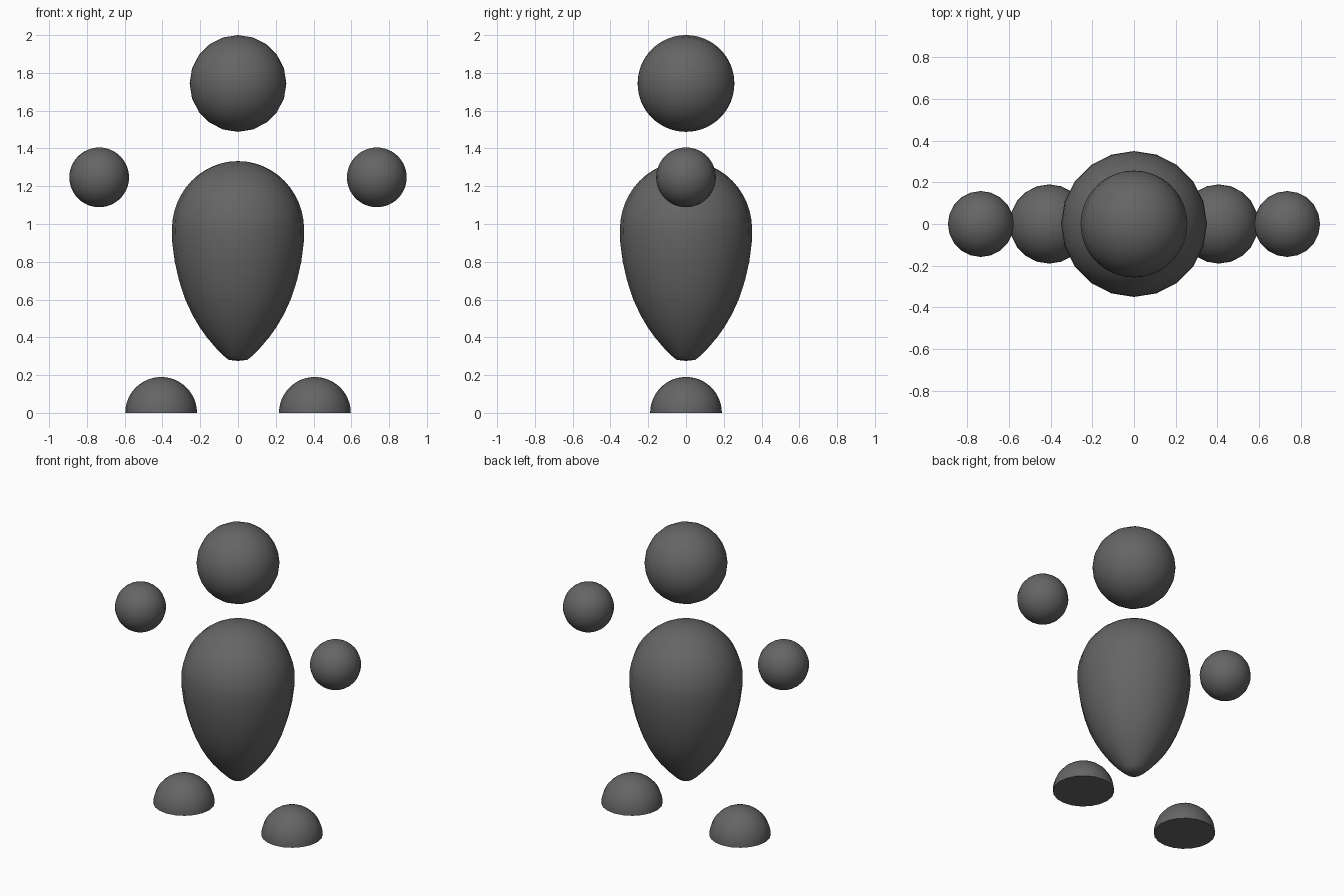
import bpy, math
from mathutils import Matrix

if "Cube" in bpy.data.objects:
    bpy.data.objects.remove(bpy.data.objects["Cube"])

SIDES = 20
grey = bpy.data.materials.new("dark_grey")
grey.diffuse_color = (0.13, 0.13, 0.13, 1)
grey.use_nodes = True
grey.node_tree.nodes["Principled BSDF"].inputs["Base Color"].default_value = grey.diffuse_color


def lathe(name, profile, loc=(0, 0, 0), tilt=0):
    """Spin (radius, height) points around z; zero radius makes a pole."""
    verts, rings, faces = [], [], []
    for r, z in profile:
        n = 1 if r < 1e-5 else SIDES
        rings.append([len(verts) + i % n for i in range(SIDES)])
        for i in range(n):
            a = 2 * math.pi * i / SIDES
            verts.append((r * math.cos(a), r * math.sin(a), z))
    for low, high in zip(rings, rings[1:]):
        for i in range(SIDES):
            j = (i + 1) % SIDES
            faces.append(list(dict.fromkeys((low[i], low[j], high[j], high[i]))))
    faces = [f for f in faces if len(f) > 2]
    mesh = bpy.data.meshes.new(name)
    mesh.from_pydata(verts, [], faces)
    mesh.transform(Matrix.Rotation(tilt, 4, 'X'))
    mesh.materials.append(grey)
    obj = bpy.data.objects.new(name, mesh)
    obj.location = loc
    bpy.context.collection.objects.link(obj)
    bpy.ops.object.select_all(action='DESELECT')
    obj.select_set(True)
    bpy.context.view_layer.objects.active = obj
    bpy.ops.object.shade_smooth_by_angle(angle=math.radians(50))
    return obj


def arc(radius, start, steps):
    """Round profile from a starting latitude up to the top pole."""
    return [(radius * math.cos(t), radius * math.sin(t)) for t in
            (math.radians(start + (90 - start) * i / steps) for i in range(steps + 1))]


# Head, with its poles facing front and back
lathe("head", arc(0.256, -90, 32), (0, 0, 1.744), math.pi / 2)

# Teardrop body: narrow tapered base below a domed top
taper = [(0, 0.275), (0.05, 0.281), (0.073, 0.3), (0.118, 0.345), (0.165, 0.4),
         (0.204, 0.455), (0.242, 0.52), (0.279, 0.6), (0.312, 0.7), (0.335, 0.8),
         (0.348, 0.9)]
dome = [(r, 0.97 + z * 0.363 / 0.35) for r, z in arc(0.35, 0, 12)]
lathe("body", taper + dome)

# Hands and half-dome feet on both sides
for side, x in (("left", 1), ("right", -1)):
    lathe(side + "_hand", arc(0.158, -90, 24), (x * 0.735, 0, 1.247))
    lathe(side + "_foot", [(0, 0)] + arc(0.19, 0, 12), (x * 0.407, 0, 0))
